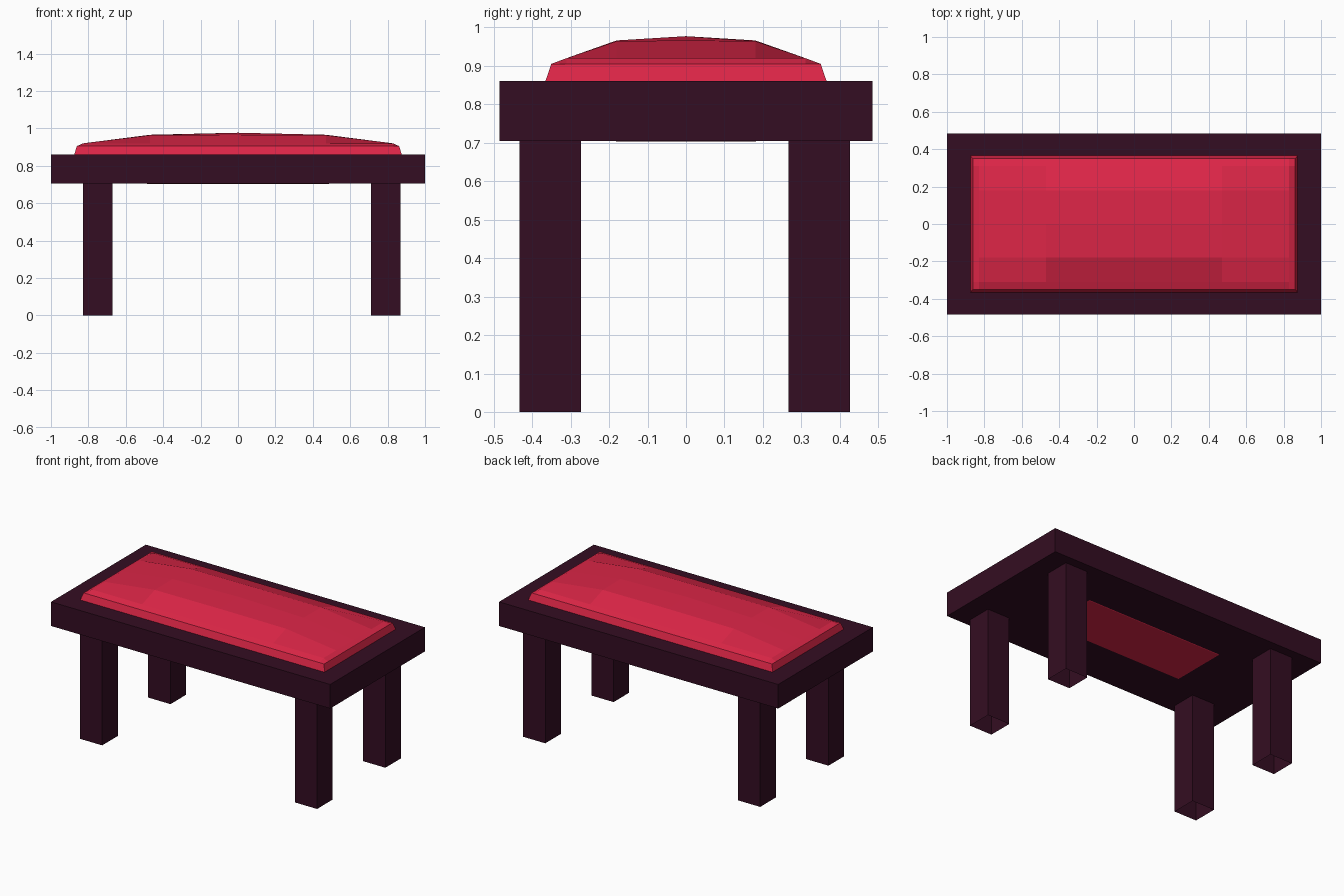
import bpy, bmesh

if "Cube" in bpy.data.objects:
    bpy.data.objects.remove(bpy.data.objects["Cube"])


def material(name, rgb):
    m = bpy.data.materials.new(name)
    m.diffuse_color = (*rgb, 1)
    m.use_nodes = True
    m.node_tree.nodes["Principled BSDF"].inputs["Base Color"].default_value = m.diffuse_color
    return m


dark_wood = material("dark_wood", (0.034, 0.004, 0.016))
red_fabric = material("red_fabric", (0.72, 0.019, 0.063))


def add_object(name, bm, mat):
    bmesh.ops.recalc_face_normals(bm, faces=bm.faces)
    mesh = bpy.data.meshes.new(name)
    bm.to_mesh(mesh)
    bm.free()
    mesh.materials.append(mat)
    ob = bpy.data.objects.new(name, mesh)
    bpy.context.collection.objects.link(ob)
    return ob


def box(name, lo, hi, mat, open_ends=False):
    bm = bmesh.new()
    bmesh.ops.create_cube(bm, size=1)
    for v in bm.verts:
        v.co = [(a + b) / 2 + c * (b - a) for a, b, c in zip(lo, hi, v.co)]
    bmesh.ops.recalc_face_normals(bm, faces=bm.faces)
    if open_ends:
        ends = [f for f in bm.faces if abs(f.normal.z) > 0.9]
        bmesh.ops.delete(bm, geom=ends, context='FACES_ONLY')
    return add_object(name, bm, mat)


# Bench frame slab
box("frame", (-1, -0.485, 0.705), (1, 0.485, 0.861), dark_wood)

# Four square legs, open at the foot
for side, x in (("left", -0.75), ("right", 0.79)):
    for end, y in (("front", -0.353), ("back", 0.346)):
        box(f"{end}_{side}_leg", (x - 0.08, y - 0.08, 0),
            (x + 0.08, y + 0.08, 0.705), dark_wood, open_ends=True)

# Domed cushion: grid top, its height set by the ring each point lies on
xs = [-0.862, -0.83, -0.47, 0, 0.47, 0.83, 0.862]
ys = [-0.35, -0.31, -0.18, 0, 0.18, 0.31, 0.35]
ring_z = [0.905, 0.92, 0.964, 0.977]
bm = bmesh.new()
grid = [[bm.verts.new((x, y, ring_z[min(i, j, 6 - i, 6 - j)]))
         for j, y in enumerate(ys)] for i, x in enumerate(xs)]
for i in (2, 4):
    grid[i][3].co.z = grid[3][i].co.z = 0.966
for i in range(6):
    for j in range(6):
        bm.faces.new((grid[i][j], grid[i + 1][j],
                      grid[i + 1][j + 1], grid[i][j + 1]))

# Cushion sides, tapering down through the frame to a visible underside panel
for px, py, z in ((0.875, 0.365, 0.861), (0.862, 0.35, 0.79), (0.48, 0.18, 0.703)):
    rim = [e for e in bm.edges if e.is_boundary]
    old = {v: v.co.copy() for e in rim for v in e.verts}
    ext = bmesh.ops.extrude_edge_only(bm, edges=rim)["geom"]
    new = [g for g in ext if isinstance(g, bmesh.types.BMVert)]
    mx = max(abs(c.x) for c in old.values())
    my = max(abs(c.y) for c in old.values())
    for v in new:
        v.co = (v.co.x * px / mx, v.co.y * py / my, z)
bmesh.ops.holes_fill(bm, edges=[e for e in bm.edges if e.is_boundary], sides=0)
add_object("cushion", bm, red_fabric)
